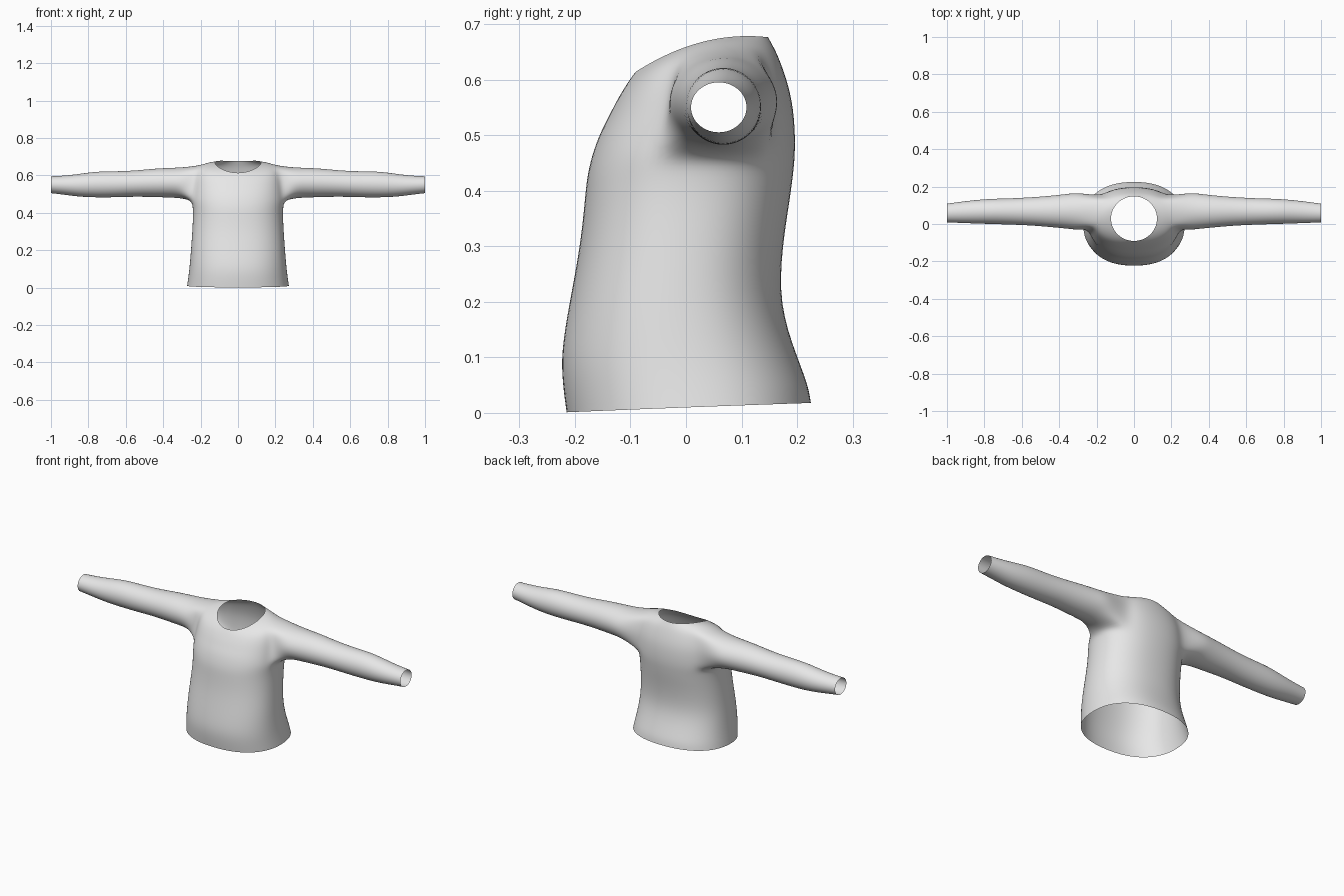
import bpy, bmesh, math

if "Cube" in bpy.data.objects:
    bpy.data.objects.remove(bpy.data.objects["Cube"])

# Torso rings: half width, front y, back y, front z, side z, back z, squareness
TORSO = [
    (.272, -.217, .227, .001, .010, .018, 2.3),
    (.266, -.224, .222, .050, .050, .050, 2.3),
    (.259, -.227, .202, .110, .105, .100, 2.3),
    (.251, -.211, .169, .200, .200, .195, 2.3),
    (.244, -.192, .175, .300, .300, .300, 2.3),
    (.240, -.184, .188, .380, .380, .380, 2.3),
    (.241, -.180, .194, .425, .425, .425, 2.3),
    (.246, -.171, .198, .463, .463, .463, 2.3),   # bottom of armhole
    (.243, -.158, .198, .500, .505, .510, 2.3),
    (.238, -.141, .193, .532, .555, .560, 2.3),
    (.232, -.127, .182, .560, .605, .602, 2.2),
    (.215, -.111, .168, .586, .648, .640, 2.1),   # top of armhole
    (.165, -.101, .158, .601, .664, .660, 2.0),
    (.123, -.092, .149, .613, .668, .676, 2.0),   # neckline
]
# Sleeve rings: x, front y, back y, bottom z, top z
SLEEVE = [
    (.30, -.032, .168, .478, .642),
    (.36, -.024, .160, .482, .640),
    (.45, -.016, .150, .484, .636),
    (.54, -.008, .143, .487, .626),
    (.65, -.003, .137, .483, .621),
    (.76, .000, .135, .482, .621),
    (.85, .003, .128, .486, .607),
    (.93, .006, .118, .497, .598),
    (1.0, .009, .109, .505, .595),
]
HALF = 12                 # faces around half the torso
J0, J1, I0, I1 = 5, 9, 7, 11   # armhole limits on the torso grid


def torso_ring(bm, rx, yf, yb, zf, zs, zb, n):
    ring = []
    for j in range(HALF + 1):
        a = math.radians(-90 + 180 * j / HALF)
        c = abs(math.cos(a)) ** (2 / n)
        s = math.copysign(abs(math.sin(a)) ** (2 / n), a)
        if j in (0, HALF):
            c = 0.0
        z = zs + s * (zb - zf) / 2 + s * s * ((zb + zf) / 2 - zs)
        ring.append(bm.verts.new((rx * c * 1.01, (yf + yb) / 2 + s * (yb - yf) / 2, z)))
    return ring


def sleeve_ring(bm, x, yf, yb, zb, zt):
    ring = []
    for k in range(16):
        a = math.radians(225 + 22.5 * k)
        ring.append(bm.verts.new((x,
                                  (yf + yb) / 2 + (yb - yf) / 2 * 1.025 * math.cos(a),
                                  (zb + zt) / 2 + (zt - zb) / 2 * 1.025 * math.sin(a))))
    return ring


bm = bmesh.new()

# Half torso, leaving the armhole open
grid = [torso_ring(bm, *r) for r in TORSO]
for i in range(len(grid) - 1):
    for j in range(HALF):
        if I0 <= i < I1 and J0 <= j < J1:
            continue
        bm.faces.new((grid[i][j], grid[i][j + 1], grid[i + 1][j + 1], grid[i + 1][j]))

# Sleeve growing out of the armhole loop
loop = [grid[I0][j] for j in range(J0, J1)]
loop += [grid[i][J1] for i in range(I0, I1)]
loop += [grid[I1][j] for j in range(J1, J0, -1)]
loop += [grid[i][J0] for i in range(I1, I0, -1)]
rings = [loop] + [sleeve_ring(bm, *r) for r in SLEEVE]
for a, b in zip(rings, rings[1:]):
    for k in range(16):
        m = (k + 1) % 16
        bm.faces.new((a[k], a[m], b[m], b[k]))

for v in [v for v in bm.verts if not v.link_faces]:   # unused points in the armhole
    bm.verts.remove(v)
for f in bm.faces:
    f.smooth = True

mesh = bpy.data.meshes.new("sweater")
bm.to_mesh(mesh)
bm.free()
sweater = bpy.data.objects.new("sweater", mesh)
bpy.context.collection.objects.link(sweater)

# Mirror to the other side and smooth the knit surface
mirror = sweater.modifiers.new("mirror", 'MIRROR')
mirror.use_axis = (True, False, False)
mirror.merge_threshold = 0.001
subsurf = sweater.modifiers.new("subdivision", 'SUBSURF')
subsurf.levels = subsurf.render_levels = 2

cloth = bpy.data.materials.new("light grey cloth")
cloth.diffuse_color = (0.8, 0.8, 0.8, 1)
cloth.use_nodes = True
cloth.node_tree.nodes["Principled BSDF"].inputs["Base Color"].default_value = cloth.diffuse_color
mesh.materials.append(cloth)
